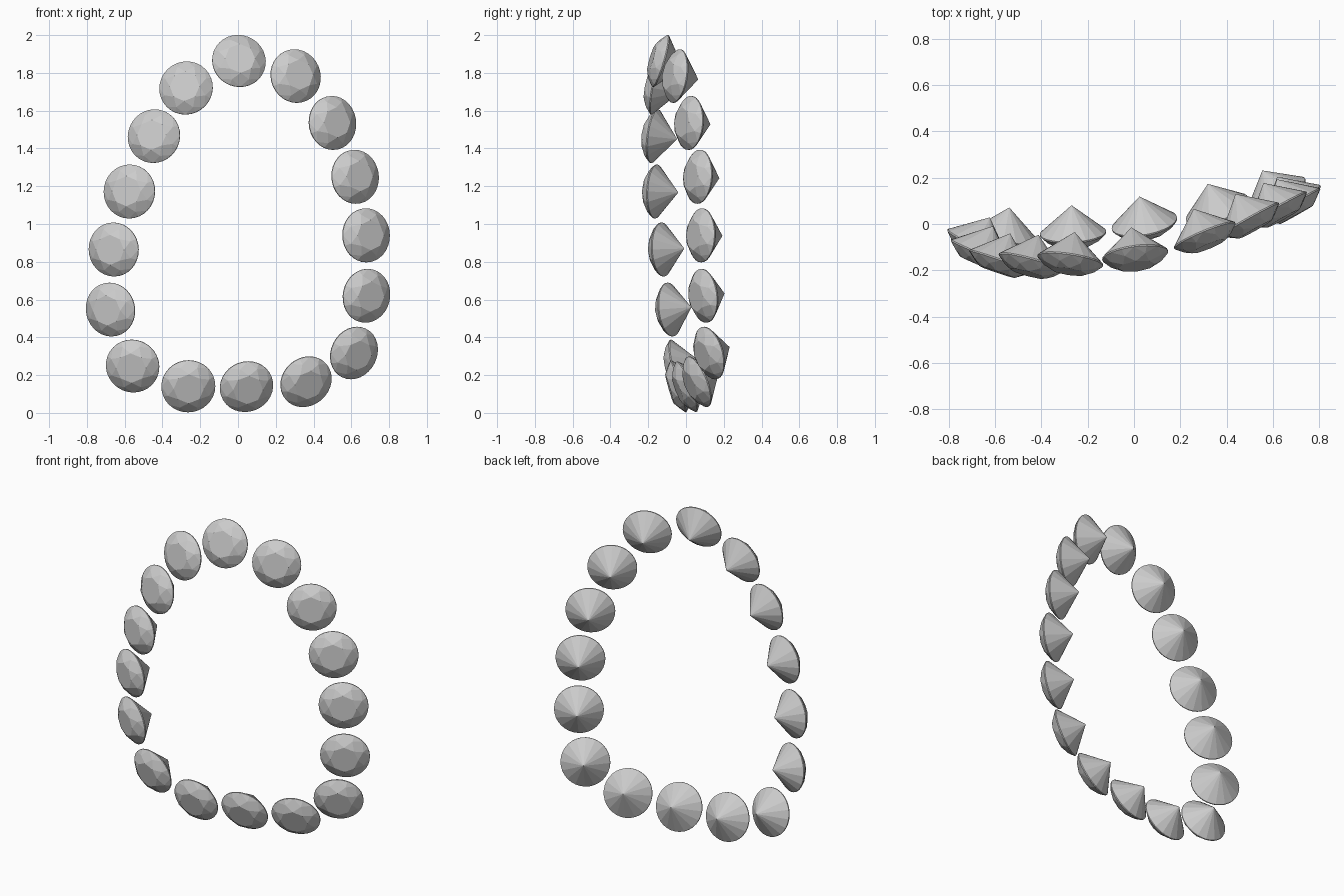
import bpy, bmesh
from math import cos, sin, pi
from mathutils import Vector

if "Cube" in bpy.data.objects:
    bpy.data.objects.remove(bpy.data.objects["Cube"])

R, CROWN, PAVILION = 0.143, 0.05, 0.126   # gem radius, height above / below the girdle


def ring(bm, n, r, z, shift=0.0):
    return [bm.verts.new((r * cos(2 * pi * (i + shift) / n), r * sin(2 * pi * (i + shift) / n), z))
            for i in range(n)]


def brilliant_mesh():
    """Round brilliant cut stone, table facing +z, girdle at z = 0."""
    bm = bmesh.new()
    table = ring(bm, 8, 0.08, CROWN)
    mid = ring(bm, 8, 0.118, 0.028, 0.5)
    upper = ring(bm, 32, R, 0.003)
    lower = ring(bm, 32, R, -0.003)
    culet = bm.verts.new((0, 0, -PAVILION))
    face = bm.faces.new
    face(table)
    for k in range(8):
        n, g = (k + 1) % 8, 4 * k
        face((table[k], mid[k], table[n]))                        # star facet
        face((table[k], mid[k - 1], upper[g], mid[k]))            # kite facet
        u = [upper[(g + j) % 32] for j in range(5)]
        face((mid[k], u[0], u[1], u[2]))                          # upper girdle facets
        face((mid[k], u[2], u[3], u[4]))
    for i in range(32):
        j = (i + 1) % 32
        face((upper[i], lower[i], lower[j], upper[j]))            # girdle band
    for i in range(0, 32, 2):
        face((culet, lower[(i + 2) % 32], lower[i + 1], lower[i]))  # pavilion facets
    bmesh.ops.recalc_face_normals(bm, faces=bm.faces)
    mesh = bpy.data.meshes.new("gem")
    bm.to_mesh(mesh)
    bm.free()
    return mesh


# Gems clockwise from the top: centre x, y, z and sideways / upward tilt of the table
gems = [
    (0.005, -0.135, 1.863, 0.13, 0.28),
    (0.305, -0.05, 1.783, 0.38, 0.14),
    (0.500, 0.02, 1.535, 0.49, 0.06),
    (0.620, 0.067, 1.25, 0.49, 0.06),
    (0.678, 0.083, 0.94, 0.49, 0.02),
    (0.680, 0.095, 0.62, 0.49, -0.10),
    (0.614, 0.125, 0.317, 0.48, -0.25),
    (0.360, 0.063, 0.165, 0.33, -0.36),
    (0.045, 0.003, 0.139, 0.17, -0.36),
    (-0.263, -0.04, 0.141, 0.05, -0.28),
    (-0.558, -0.05, 0.248, -0.16, -0.22),
    (-0.675, -0.085, 0.547, -0.42, -0.10),
    (-0.658, -0.125, 0.865, -0.39, -0.04),
    (-0.575, -0.16, 1.172, -0.32, 0.04),
    (-0.445, -0.167, 1.465, -0.26, 0.13),
    (-0.275, -0.157, 1.72, -0.15, 0.19),
]

mesh = brilliant_mesh()
for i, (x, y, z, nx, nz) in enumerate(gems):
    gem = bpy.data.objects.new(f"gem_{i + 1:02d}", mesh)
    bpy.context.collection.objects.link(gem)
    gem.location = (x, y, z)
    normal = Vector((nx, -(1 - nx * nx - nz * nz) ** 0.5, nz))
    gem.rotation_euler = normal.to_track_quat('Z', 'Y').to_euler()
